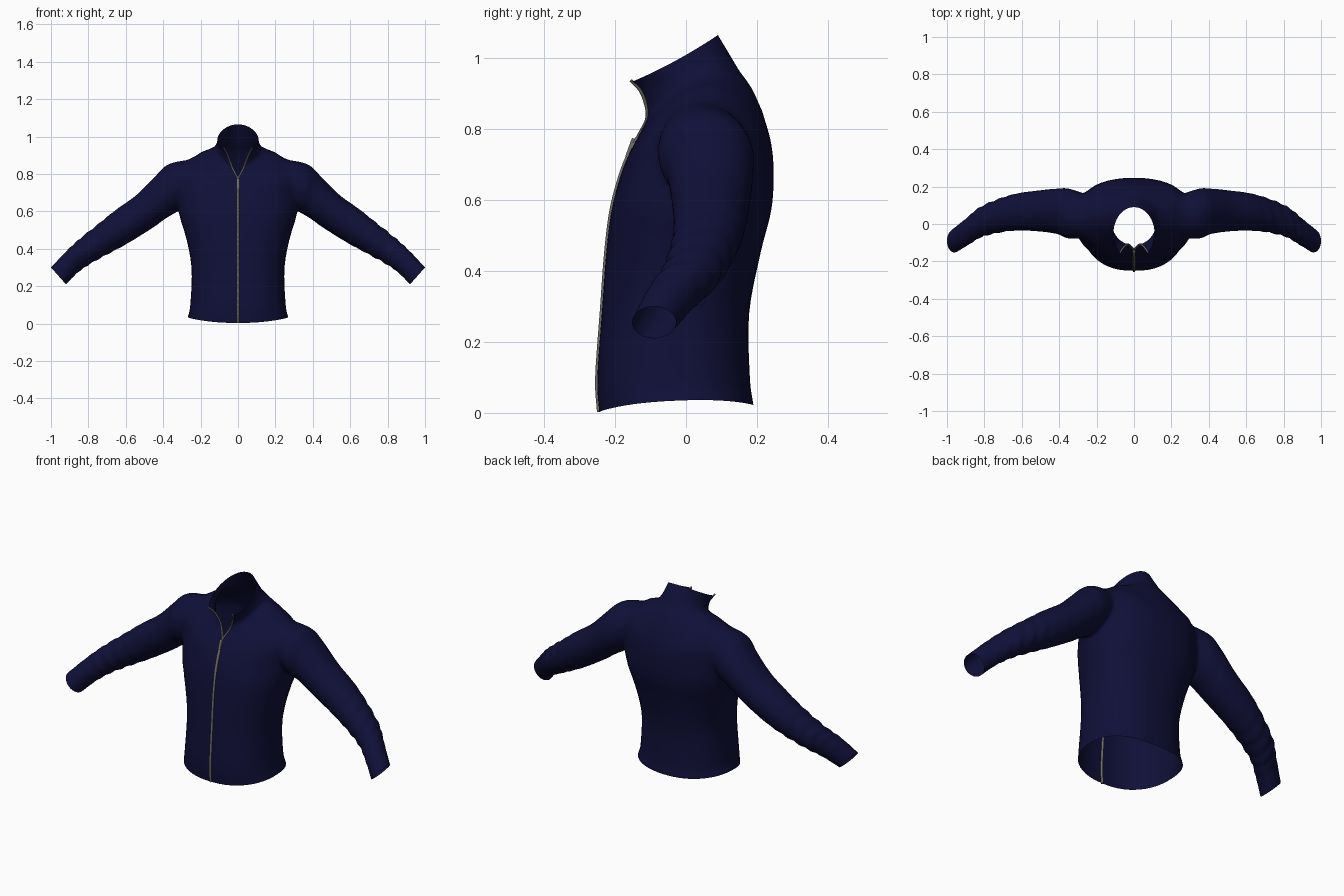
import bpy, bmesh, math
from mathutils import Vector

if "Cube" in bpy.data.objects:
    bpy.data.objects.remove(bpy.data.objects["Cube"])


def material(name, rgb, rough):
    m = bpy.data.materials.new(name)
    m.use_nodes = True
    m.diffuse_color = (*rgb, 1)
    node = m.node_tree.nodes["Principled BSDF"]
    node.inputs["Base Color"].default_value = (*rgb, 1)
    node.inputs["Roughness"].default_value = rough
    return m


navy = material("navy fabric", (0.005, 0.005, 0.04), 0.8)
metal = material("zip grey", (0.16, 0.155, 0.14), 0.5)
SIDES = 48


def spline(rows, steps):
    """Smooth interpolation through rows of numbers."""
    pts = [Vector(r) for r in rows]
    pts = [pts[0] * 2 - pts[1]] + pts + [pts[-1] * 2 - pts[-2]]
    out = []
    for a, b, c, d in zip(pts, pts[1:], pts[2:], pts[3:]):
        for k in range(steps):
            t = k / steps
            out.append((b * 2 + (c - a) * t + (a * 2 - b * 5 + c * 4 - d) * t * t
                        + (b * 3 - a - c * 3 + d) * t ** 3) / 2)
    return out + [pts[-2]]


def soft(v, e):
    return math.copysign(abs(v) ** e, v)


def body_ring(row, closed):
    """Ring from front point to back point, with an optional gap at the front."""
    fy, fz, by, bz, w, bulge, e, gap = row
    g = math.asin(max(gap, 0) / w)
    pts = []
    for j in range(SIDES if closed else SIDES + 1):
        a = g + (2 * math.pi - 2 * g) * j / SIDES
        s = (math.cos(g) - soft(math.cos(a), e)) / (math.cos(g) + 1)
        x = soft(math.sin(a), e)
        pts.append((w * x, fy + (by - fy) * s, fz + (bz - fz) * s + bulge * x * x))
    return pts


def sleeve_ring(row, u, side):
    """Ring across the sleeve, with fabric folds towards the cuff."""
    tx, tz, bx, bz, cy, ry = row
    fold = math.exp(-((u - 0.72) / 0.16) ** 2) * 0.04
    pts = []
    for j in range(SIDES):
        a = 2 * math.pi * j / SIDES
        r = 1 + fold * math.sin(u * 85 + 1.2 * math.sin(a * 2) + side)
        c = math.cos(a) * r / 2
        pts.append((side * ((tx + bx) / 2 + (tx - bx) * c),
                    cy + ry * r * math.sin(a),
                    (tz + bz) / 2 + (tz - bz) * c))
    return pts


def loft(bm, rings, closed):
    """Skin the rings; closed tubes get end caps tagged with material index one."""
    vs = [[bm.verts.new(p) for p in ring] for ring in rings]
    n = len(vs[0])
    for lo, hi in zip(vs, vs[1:]):
        for j in range(n if closed else n - 1):
            k = (j + 1) % n
            bm.faces.new((lo[j], lo[k], hi[k], hi[j]))
    if closed:
        for ring in (vs[0], vs[-1]):
            mid = bm.verts.new(sum((v.co for v in ring), Vector()) / n)
            for j in range(n):
                bm.faces.new((ring[j], ring[(j + 1) % n], mid)).material_index = 1


def tube_object(name, rings):
    bm = bmesh.new()
    loft(bm, rings, True)
    bmesh.ops.recalc_face_normals(bm, faces=bm.faces)
    me = bpy.data.meshes.new(name)
    bm.to_mesh(me)
    bm.free()
    me.materials.append(navy)
    me.materials.append(metal)
    ob = bpy.data.objects.new(name, me)
    bpy.context.collection.objects.link(ob)
    return ob


# Torso and collar rows: front y, z, back y, z, half width, side lift, squareness, gap
neck_base = (-.137, .775, .215, .85, .2, .1, 1, 0)
torso_rows = spline([
    (-.245, .003, .19, .022, .268, .022, .85, 0),
    (-.25, .1, .18, .1, .255, 0, .85, 0),
    (-.236, .3, .178, .28, .248, 0, .85, 0),
    (-.225, .45, .21, .45, .275, 0, .85, 0),
    (-.21, .57, .24, .57, .315, 0, .85, 0),
    (-.187, .66, .247, .67, .325, .03, .9, 0),
    (-.165, .72, .24, .76, .31, .1, .95, 0),
    neck_base], 5)
collar_rows = spline([
    neck_base,
    (-.11, .83, .185, .915, .135, .065, 1, .028),
    (-.115, .875, .15, .965, .118, .035, 1, .045),
    (-.13, .91, .12, 1.015, .112, .01, 1, .06),
    (-.155, .937, .09, 1.065, .11, -.01, 1, .075)], 5)

# Sleeve rows: top x, z, underside x, z, centre y, half depth
sleeve_rows = spline([
    (.24, .88, .22, .67, .04, .11),
    (.37, .855, .32, .6, .055, .135),
    (.44, .79, .38, .565, .068, .122),
    (.54, .69, .46, .51, .07, .11),
    (.65, .61, .58, .435, .065, .1),
    (.75, .53, .69, .375, .045, .09),
    (.85, .45, .79, .32, .01, .08),
    (.92, .385, .86, .27, -.04, .072),
    (1, .3, .92, .21, -.09, .062)], 8)

# Fuse both sleeves into the torso
jacket = tube_object("jacket_body", [body_ring(r, True) for r in torso_rows])
for side in (1, -1):
    count = len(sleeve_rows) - 1
    sleeve = tube_object("sleeve", [sleeve_ring(r, i / count, side)
                                    for i, r in enumerate(sleeve_rows)])
    mod = jacket.modifiers.new("join_sleeve", "BOOLEAN")
    mod.operation = "UNION"
    mod.solver = "EXACT"
    mod.object = sleeve
    bpy.context.view_layer.objects.active = jacket
    bpy.ops.object.modifier_apply(modifier=mod.name)
    bpy.data.objects.remove(sleeve)

# Open the hem, cuffs and neck, then soften the armholes and attach the collar
bm = bmesh.new()
bm.from_mesh(jacket.data)
bmesh.ops.delete(bm, geom=[f for f in bm.faces if f.material_index == 1], context="FACES")
seam = [v for v in bm.verts if .22 < abs(v.co.x) < .42 and v.co.z > .5]
for _ in range(6):
    bmesh.ops.smooth_vert(bm, verts=seam, factor=0.5,
                          use_axis_x=True, use_axis_y=True, use_axis_z=True)
loft(bm, [body_ring(r, False) for r in collar_rows], False)
bmesh.ops.remove_doubles(bm, verts=bm.verts, dist=0.0004)
bmesh.ops.recalc_face_normals(bm, faces=bm.faces)
for f in bm.faces:
    f.smooth = True
    f.material_index = 0
bm.to_mesh(jacket.data)
bm.free()
jacket.data.materials.clear()
jacket.data.materials.append(navy)


# Zip teeth follow the front edge and split along the collar opening
def zip_line(name, pts, radius):
    cu = bpy.data.curves.new(name, "CURVE")
    cu.dimensions = "3D"
    cu.bevel_depth = radius
    cu.bevel_resolution = 1
    cu.use_fill_caps = True
    sp = cu.splines.new("POLY")
    sp.points.add(len(pts) - 1)
    for p, co in zip(sp.points, pts):
        p.co = (*co, 1)
    cu.materials.append(metal)
    ob = bpy.data.objects.new(name, cu)
    bpy.context.collection.objects.link(ob)


zip_line("front_zip", [(0, r[0], r[1]) for r in torso_rows], .007)
for name, side in (("left_collar_zip", 1), ("right_collar_zip", -1)):
    zip_line(name, [(side * max(r[7], 0), r[0], r[1]) for r in collar_rows], .005)

# Zip pull tab hanging from the split
bpy.ops.mesh.primitive_cube_add(size=1, location=(0, -.158, .748), rotation=(-.35, 0, 0))
pull = bpy.context.object
pull.name = "zip_pull"
pull.scale = (.014, .008, .055)
pull.data.materials.append(metal)
